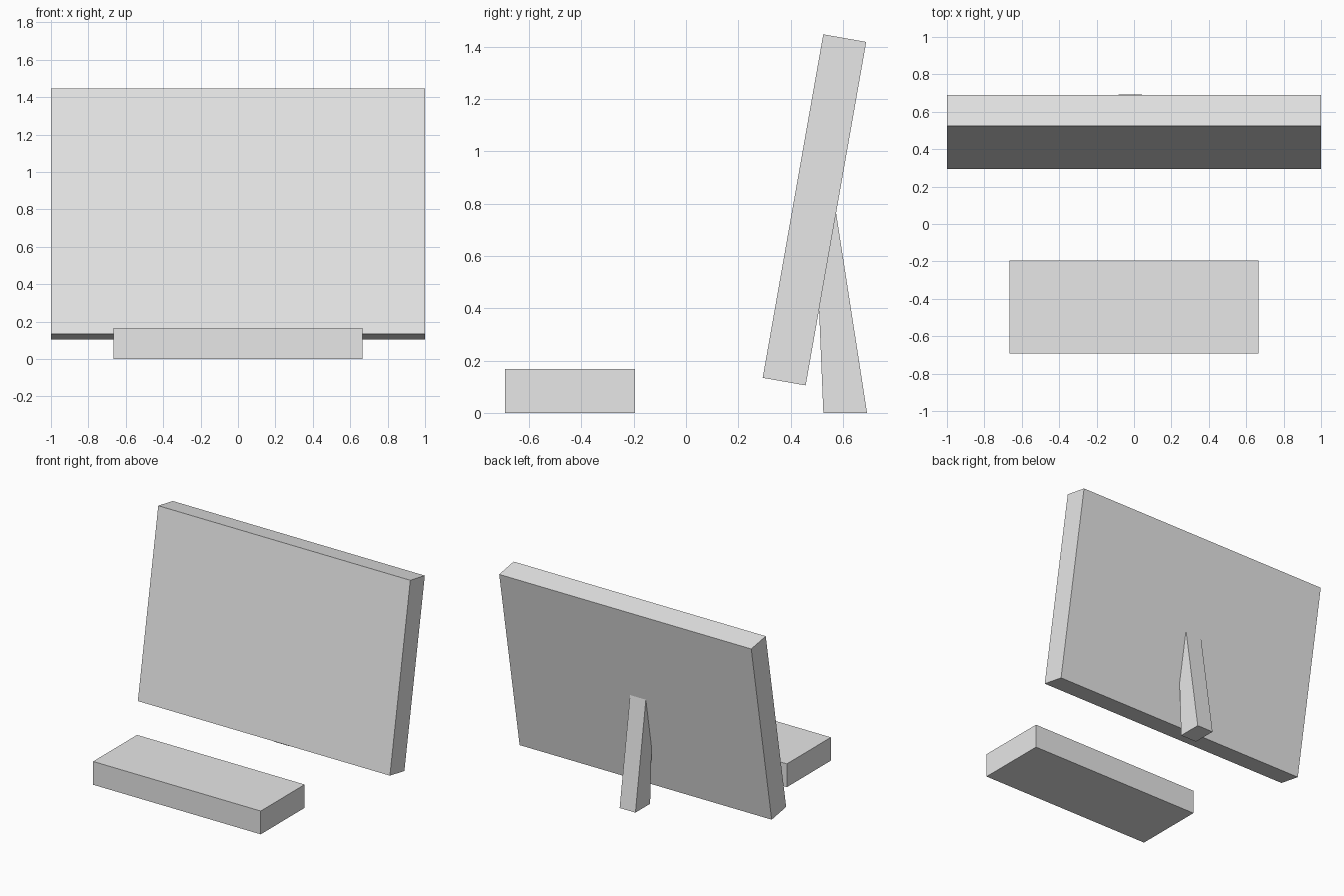
import bpy, bmesh, math

cube = bpy.data.objects.get("Cube")
if cube:
    bpy.data.objects.remove(cube, do_unlink=True)

grey = bpy.data.materials.new("light_grey")
grey.use_nodes = True
grey.diffuse_color = (0.8, 0.8, 0.8, 1)
grey.node_tree.nodes["Principled BSDF"].inputs["Base Color"].default_value = (0.8, 0.8, 0.8, 1)


def prism(name, profile, x_min, x_max):
    """Extrude a (y, z) outline along x."""
    bm = bmesh.new()
    face = bm.faces.new([bm.verts.new((x_min, y, z)) for y, z in profile])
    side = bmesh.ops.extrude_face_region(bm, geom=[face])
    verts = [v for v in side["geom"] if isinstance(v, bmesh.types.BMVert)]
    bmesh.ops.translate(bm, verts=verts, vec=(x_max - x_min, 0, 0))
    bmesh.ops.recalc_face_normals(bm, faces=bm.faces)
    mesh = bpy.data.meshes.new(name)
    bm.to_mesh(mesh)
    bm.free()
    mesh.materials.append(grey)
    obj = bpy.data.objects.new(name, mesh)
    bpy.context.collection.objects.link(obj)
    return obj


def slab(name, width, depth, height):
    """A box centred on its own origin."""
    d, h = depth / 2, height / 2
    return prism(name, [(-d, -h), (d, -h), (d, h), (-d, h)], -width / 2, width / 2)


# Screen panel, leaning back
screen = slab("screen_panel", 2.0, 0.1667, 1.333)
screen.location = (0, 0.491, 0.776)
screen.rotation_euler.x = math.radians(-10)

# Keyboard block in front
keyboard = slab("keyboard", 1.33, 0.498, 0.167)
keyboard.location = (0, -0.443, 0.0835)

# Rear leg, its tip sunk into the panel
prism("rear_leg", [(0.525, 0), (0.692, 0), (0.572, 0.775), (0.493, 0.775)], -0.083, 0.042)
